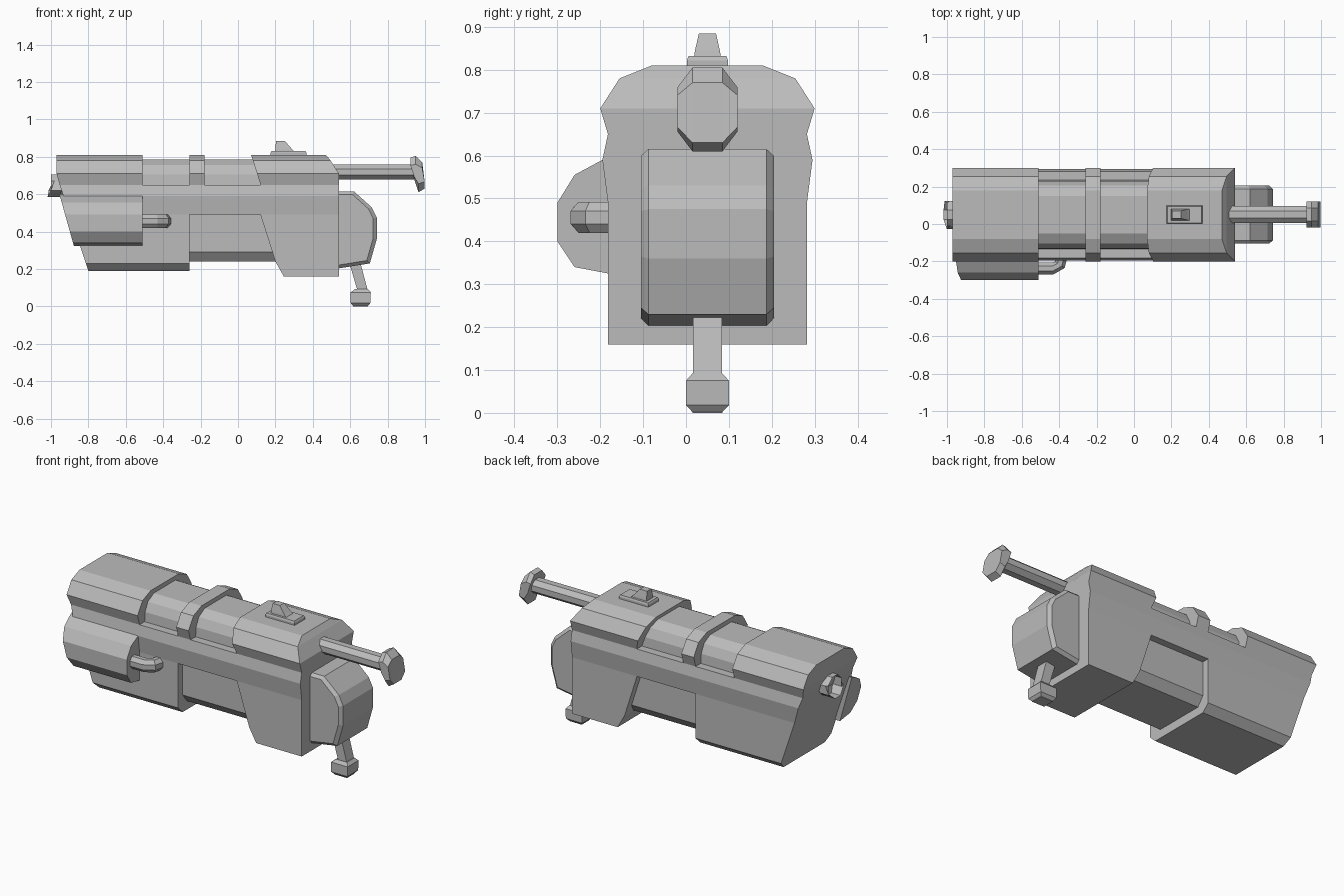
import bpy, bmesh, math
from mathutils import Matrix, Vector

old = bpy.data.objects.get("Cube")
if old:
    bpy.data.objects.remove(old, do_unlink=True)

grey = bpy.data.materials.new("Plain grey")
grey.use_nodes = True
colour = (0.5, 0.5, 0.5, 1)
grey.diffuse_color = colour
grey.node_tree.nodes["Principled BSDF"].inputs["Base Color"].default_value = colour

MID = 0.05  # the body's centre line in y


def finish(name, bm):
    bmesh.ops.recalc_face_normals(bm, faces=bm.faces)
    mesh = bpy.data.meshes.new(name)
    bm.to_mesh(mesh)
    bm.free()
    mesh.materials.append(grey)
    obj = bpy.data.objects.new(name, mesh)
    bpy.context.collection.objects.link(obj)
    return obj


def loft(name, loops):
    """Skin a series of equal-sized vertex loops and cap both ends."""
    bm = bmesh.new()
    rings = [[bm.verts.new(p) for p in loop] for loop in loops]
    n = len(rings[0])
    for a, b in zip(rings, rings[1:]):
        for i in range(n):
            j = (i + 1) % n
            bm.faces.new((a[i], a[j], b[j], b[i]))
    bm.faces.new(rings[0])
    bm.faces.new(rings[-1])
    return finish(name, bm)


def stack(name, rows, mid=MID):
    """Stacked rectangles: each row is z, left x, right x, half width in y."""
    return loft(name, [[(x0, mid - w, z), (x1, mid - w, z),
                        (x1, mid + w, z), (x0, mid + w, z)]
                       for z, x0, x1, w in rows])


def nose(z):
    """Raked front end of the housing."""
    return -0.97 + max(0, 0.70 - z) / 3


def octagon(name, x0, x1, z, ry, rz, bore=0):
    bm = bmesh.new()
    r = 1 / math.cos(math.pi / 8)
    bmesh.ops.create_cone(bm, cap_ends=True, segments=8, radius1=r, radius2=r, depth=1)
    bm.transform(Matrix.Translation(((x0 + x1) / 2, MID, z))
                 @ Matrix.Diagonal((x1 - x0, ry, rz, 1))
                 @ Matrix.Rotation(math.pi / 2, 4, 'Y')
                 @ Matrix.Rotation(math.pi / 8, 4, 'Z'))
    if bore:
        face = min(bm.faces, key=lambda f: f.calc_center_median().x)
        bmesh.ops.inset_region(bm, faces=[face], thickness=bore)
        inner = bmesh.ops.extrude_discrete_faces(bm, faces=[face])["faces"][0]
        bmesh.ops.translate(bm, verts=inner.verts, vec=(0.06, 0, 0))
    return finish(name, bm)


# Upper shell sections share one rounded shoulder profile
SHOULDER = ((0.81, 0.13), (0.78, 0.205), (0.71, 0.25), (0.65, 0.232))
stack("front_shell", [(z, nose(z), -0.51, w) for z, w in SHOULDER])
stack("barrel_band", [(z, -0.26, -0.18, w) for z, w in SHOULDER])
rear_ends = (0.47, 0.495, 0.54, 0.54)
stack("rear_shell", [(z, 0.07 + (0.81 - z) * 0.32, end, w)
                     for (z, w), end in zip(SHOULDER, rear_ends)])

# Barrel between the shells
stack("barrel", [(z, -0.6, 0.2, w) for z, w in
                 ((0.785, 0.1), (0.755, 0.155), (0.705, 0.18), (0.645, 0.185))])

# Full length side rail
stack("side_rail", [(z, nose(z), 0.54, w) for z, w in
                    ((0.65, 0.232), (0.59, 0.245), (0.49, 0.232))])

# Lower housings
stack("front_lower_housing", [(z, nose(z), -0.26, w) for z, w in
                              ((0.49, 0.232), (0.23, 0.232), (0.19, 0.19))])
stack("middle_lower_housing", [(z, -0.3, 0.25, w) for z, w in
                               ((0.5, 0.19), (0.29, 0.19), (0.24, 0.15))])
stack("rear_lower_housing", [(0.49, 0.12, 0.54, 0.232), (0.24, 0.2, 0.54, 0.232),
                             (0.16, 0.245, 0.54, 0.232)])

# Muzzle tube and rear rod
octagon("muzzle_tube", -1.0, -0.9, 0.645, 0.06, 0.06, bore=0.018)
octagon("rear_rod", 0.5, 0.95, 0.718, 0.045, 0.04)

# Slanted knob on the rod, tapering to both sides
knob = ((0.922, 0.795), (0.95, 0.805), (0.985, 0.77),
        (0.998, 0.63), (0.965, 0.61), (0.942, 0.68))
loft("rod_knob", [[(x, MID + y, 0.708 + (z - 0.708) * s) for x, z in knob]
                  for y, s in ((-0.07, 0.53), (-0.035, 1), (0.035, 1), (0.07, 0.53))])

# Rear pack with a chamfered rim
pack = ((0.5, 0.615), (0.62, 0.615), (0.715, 0.53), (0.742, 0.475),
        (0.742, 0.36), (0.705, 0.23), (0.5, 0.197))
loft("rear_pack", [[(0.5 + (x - 0.5) * s, MID + y, 0.42 + (z - 0.42) * s) for x, z in pack]
                   for y, s in ((-0.155, 0.92), (-0.138, 1), (0.138, 1), (0.155, 0.92))])

# Foot below the pack
stack("foot_stem", [(0.25, 0.59, 0.65, 0.034), (0.08, 0.64, 0.695, 0.034)])
stack("foot", [(0.092, 0.625, 0.695, 0.035), (0.075, 0.602, 0.71, 0.05),
               (0.018, 0.602, 0.708, 0.05), (0.002, 0.615, 0.695, 0.035),
               (0, 0.615, 0.695, 0.035)])

# Sight on top
stack("sight_base", [(0.80, 0.175, 0.365, 0.048), (0.822, 0.175, 0.365, 0.048),
                     (0.832, 0.18, 0.36, 0.044)])
stack("sight_blade", [(0.825, 0.198, 0.305, 0.032), (0.845, 0.2, 0.285, 0.029),
                      (0.885, 0.203, 0.25, 0.02)])

# Side pod on the front face, with the same raked end
pod = ((-0.17, 0.6), (-0.195, 0.59), (-0.26, 0.555), (-0.3, 0.49),
       (-0.3, 0.40), (-0.26, 0.34), (-0.17, 0.323))
loft("side_pod", [[(-0.955 + (0.6 - z) * 0.28, y, z) for y, z in pod],
                  [(-0.51, y, z) for y, z in pod]])

# Bent pipe from the pod into the body
path = [Vector(p) for p in ((-0.53, -0.238), (-0.435, -0.238),
                            (-0.397, -0.218), (-0.385, -0.16))]
rings = []
for i, p in enumerate(path):
    along = (path[min(i + 1, 3)] - path[max(i - 1, 0)]).normalized()
    side = Vector((-along.y, along.x))
    ring = []
    for k in range(8):
        a = (k + 0.5) * math.pi / 4
        q = p + side * 0.034 * math.cos(a)
        ring.append((q.x, q.y, 0.456 + 0.039 * math.sin(a)))
    rings.append(ring)
loft("side_pipe", rings)
